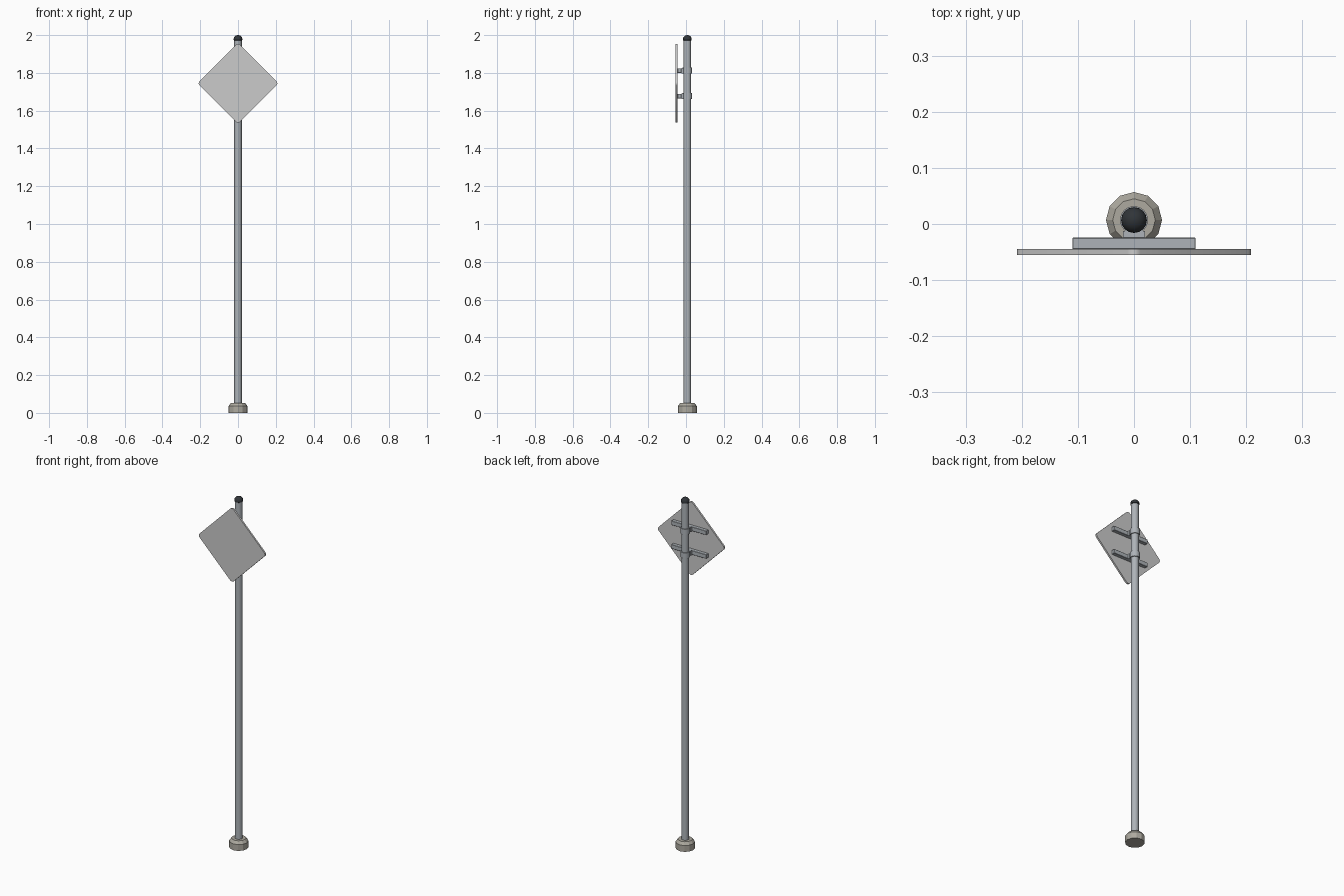
import bpy, bmesh, math
from mathutils import Matrix

if "Cube" in bpy.data.objects:
    bpy.data.objects.remove(bpy.data.objects["Cube"])

POLE_Y = 0.007


def material(name, color):
    m = bpy.data.materials.new(name)
    m.diffuse_color = (*color, 1)
    m.use_nodes = True
    m.node_tree.nodes["Principled BSDF"].inputs["Base Color"].default_value = m.diffuse_color
    return m


def finish(bm, name, mat=None, smooth=False):
    bmesh.ops.recalc_face_normals(bm, faces=bm.faces)
    me = bpy.data.meshes.new(name)
    bm.to_mesh(me)
    bm.free()
    ob = bpy.data.objects.new(name, me)
    bpy.context.collection.objects.link(ob)
    if mat:
        me.materials.append(mat)
    if smooth:
        bpy.context.view_layer.objects.active = ob
        ob.select_set(True)
        bpy.ops.object.shade_smooth_by_angle(angle=math.radians(40))
        ob.select_set(False)
    return ob


def lathe(name, profile, sides, mat=None, smooth=False, closed=False):
    """Rings of (radius, z) around the pole axis; ends capped unless the loop is closed."""
    bm = bmesh.new()
    rings = [[bm.verts.new((r * math.sin(2 * math.pi * i / sides),
                            POLE_Y + r * math.cos(2 * math.pi * i / sides), z))
              for i in range(sides)] for r, z in profile]
    pairs = list(zip(rings, rings[1:] + rings[:1]))
    for a, b in pairs if closed else pairs[:-1]:
        for i in range(sides):
            j = (i + 1) % sides
            bm.faces.new((a[i], a[j], b[j], b[i]))
    if not closed:
        bm.faces.new(rings[0])
        bm.faces.new(rings[-1])
    return finish(bm, name, mat, smooth)


def box(name, size, center, mat=None, bevel=0.0):
    bm = bmesh.new()
    bmesh.ops.create_cube(bm, size=1, matrix=Matrix.Translation(center) @ Matrix.Diagonal((*size, 1)))
    if bevel:
        bmesh.ops.bevel(bm, geom=bm.edges[:], offset=bevel, segments=1, affect='EDGES')
    return finish(bm, name, mat)


steel = material("steel", (0.42, 0.45, 0.48))
concrete = material("concrete", (0.42, 0.40, 0.35))
rubber = material("rubber", (0.03, 0.035, 0.04))

# Footing, pole and domed cap
lathe("footing", [(0.05, 0), (0.05, 0.036), (0.038, 0.052)], 12, concrete)
lathe("pole", [(0.02, 0.03), (0.02, 1.985)], 16, steel, True)
dome = [(0.023 * math.cos(a), 1.979 + 0.021 * math.sin(a))
        for a in (math.radians(d) for d in (0, 18, 36, 54, 72, 86))]
lathe("pole_cap", [(0.021, 1.972), (0.023, 1.974)] + dome, 16, rubber, True)

# Diamond sign plate with rounded corners
bm = bmesh.new()
h, r, n = 0.152, 0.016, 4
outline = []
for k in range(4):
    a0 = k * math.pi / 2
    cx, cz = ((h - r) * math.sqrt(2) * f(a0 + math.pi / 4) for f in (math.cos, math.sin))
    for i in range(n + 1):
        a = a0 + i / n * math.pi / 2
        outline.append((cx + r * math.cos(a), cz + r * math.sin(a)))
face = bm.faces.new([bm.verts.new((x, -0.055, z)) for x, z in outline])
ext = bmesh.ops.extrude_face_region(bm, geom=[face])
for v in ext["geom"]:
    if isinstance(v, bmesh.types.BMVert):
        v.co.y += 0.01
bmesh.ops.transform(bm, matrix=Matrix.Rotation(math.pi / 4, 4, 'Y'), verts=bm.verts)
bmesh.ops.translate(bm, vec=(0, 0, 1.745), verts=bm.verts)
finish(bm, "sign_plate", None, True)

# Two rails, each held by a clamp ring and a mounting pad
for label, z in (("upper", 1.812), ("lower", 1.677)):
    box(label + "_rail", (0.22, 0.021, 0.024), (0, -0.0345, z), steel, 0.0015)
    box(label + "_clamp_pad", (0.04, 0.012, 0.028), (0, -0.0185, z), steel)
    lathe(label + "_clamp", [(0.0195, z - 0.016), (0.025, z - 0.016),
                             (0.025, z + 0.016), (0.0195, z + 0.016)], 16, steel, True, True)
